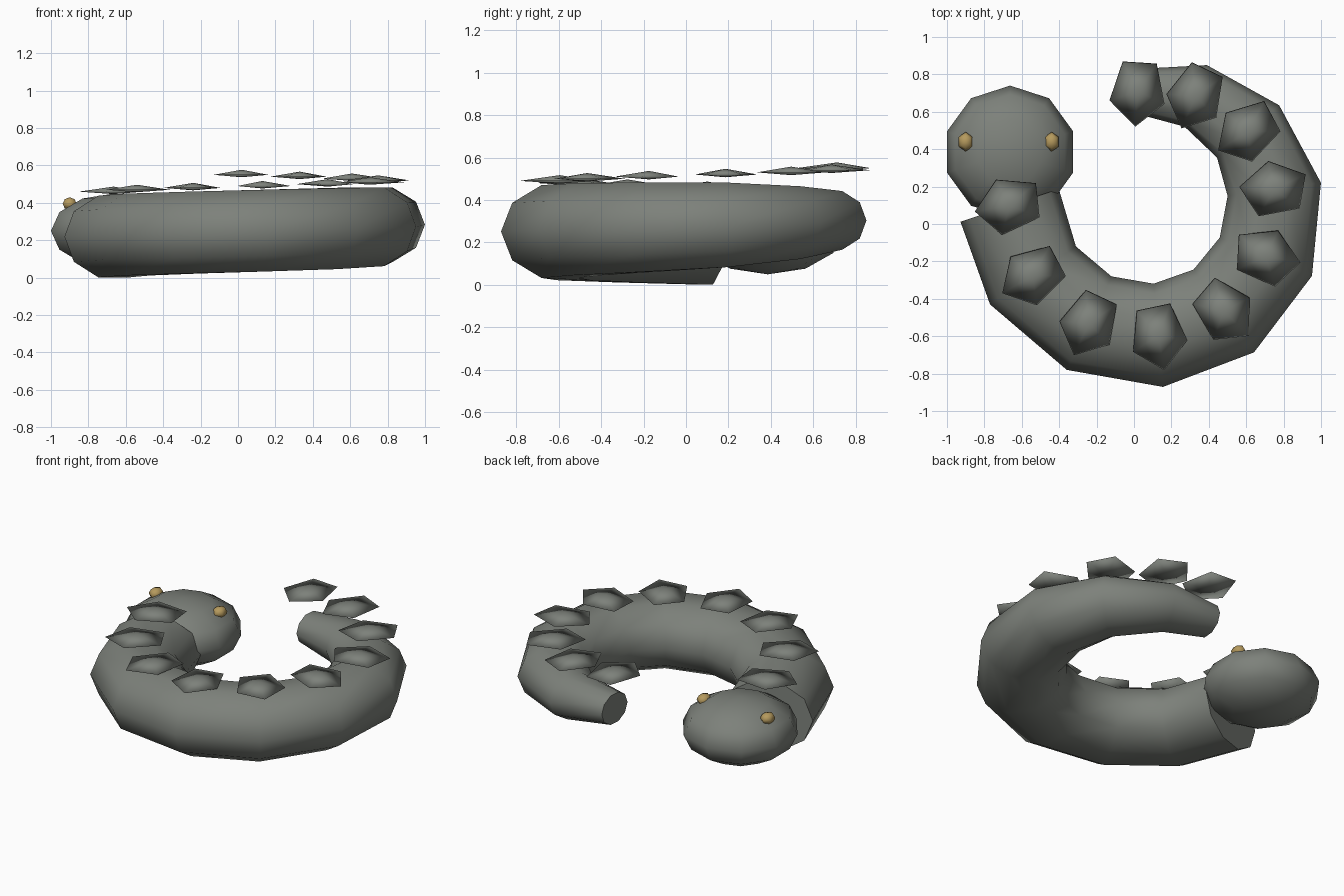
import bpy, bmesh, math
from mathutils import Vector, Matrix

if "Cube" in bpy.data.objects:
    bpy.data.objects.remove(bpy.data.objects["Cube"])


def material(name, rgb):
    m = bpy.data.materials.new(name)
    m.diffuse_color = (*rgb, 1)
    m.use_nodes = True
    m.node_tree.nodes["Principled BSDF"].inputs["Base Color"].default_value = m.diffuse_color
    return m


GREY = material("grey_green_skin", (0.205, 0.22, 0.197))
GOLD = material("dull_gold", (0.46, 0.32, 0.11))


def finish(name, bm, mat, angle=180):
    bmesh.ops.recalc_face_normals(bm, faces=bm.faces[:])
    me = bpy.data.meshes.new(name)
    bm.to_mesh(me)
    bm.free()
    me.materials.append(mat)
    ob = bpy.data.objects.new(name, me)
    bpy.context.collection.objects.link(ob)
    bpy.ops.object.select_all(action='DESELECT')
    ob.select_set(True)
    bpy.context.view_layer.objects.active = ob
    bpy.ops.object.shade_smooth_by_angle(angle=math.radians(angle))
    return ob


def ball(name, centre, size, segments, rings, mat):
    bm = bmesh.new()
    bmesh.ops.create_uvsphere(bm, u_segments=segments, v_segments=rings, radius=1,
                              matrix=Matrix.LocRotScale(Vector(centre), None, Vector(size)))
    return finish(name, bm, mat)


# Curled body: x, y and radius of each ring, from neck to tail tip
PATH = [(-0.665, 0.10, 0.277), (-0.54, -0.275, 0.277), (-0.24, -0.53, 0.277),
        (0.13, -0.595, 0.277), (0.48, -0.465, 0.274), (0.705, -0.175, 0.267),
        (0.75, 0.185, 0.252), (0.61, 0.495, 0.217), (0.33, 0.685, 0.175),
        (0.02, 0.71, 0.12)]
SIDES = 10
pts = [Vector((x, y, 0.22 + 0.0105 * i)) for i, (x, y, r) in enumerate(PATH)]


def frame(i):
    """Horizontal travel direction and outward direction at a ring."""
    t = pts[min(i + 1, len(pts) - 1)] - pts[max(i - 1, 0)]
    t.z = 0
    t.normalize()
    return t, Vector((t.y, -t.x, 0))


bm = bmesh.new()
loops = []
for i, (p, (_, _, r)) in enumerate(zip(pts, PATH)):
    out = frame(i)[1]
    loops.append([bm.verts.new(p + out * r * math.cos(a) + Vector((0, 0, 0.83 * r * math.sin(a))))
                  for a in (math.tau * k / SIDES for k in range(SIDES))])
for a, b in zip(loops, loops[1:]):
    for k in range(SIDES):
        j = (k + 1) % SIDES
        bm.faces.new((a[k], a[j], b[j], b[k]))
bm.faces.new(loops[0])
bm.faces.new(loops[-1])
finish("body", bm, GREY, 65)

# Head and eyes
ball("head", (-0.6625, 0.385, 0.25), (0.355, 0.355, 0.2), 10, 6, GREY)
for side, x in (("left", -0.9), ("right", -0.44)):
    ball(side + "_eye", (x, 0.44, 0.395), (0.043, 0.052, 0.035), 6, 4, GOLD)

# Flat five-sided back plates, one above each body ring
for i, p in enumerate(pts):
    t, out = frame(i)
    c = Vector((p.x, p.y, 0.46 + 0.01 * i))
    phase = math.radians(-28 + 5.2 * i)
    bm = bmesh.new()
    rim = [bm.verts.new(c + t * 0.155 * math.cos(a) - out * 0.19 * math.sin(a))
           for a in (phase + math.tau * k / 5 for k in range(5))]
    for dz in (0.027, -0.013):
        tip = bm.verts.new(c + Vector((0, 0, dz)))
        for k in range(5):
            bm.faces.new((rim[k], rim[(k + 1) % 5], tip))
    finish(f"back_plate_{i + 1}", bm, GREY)
